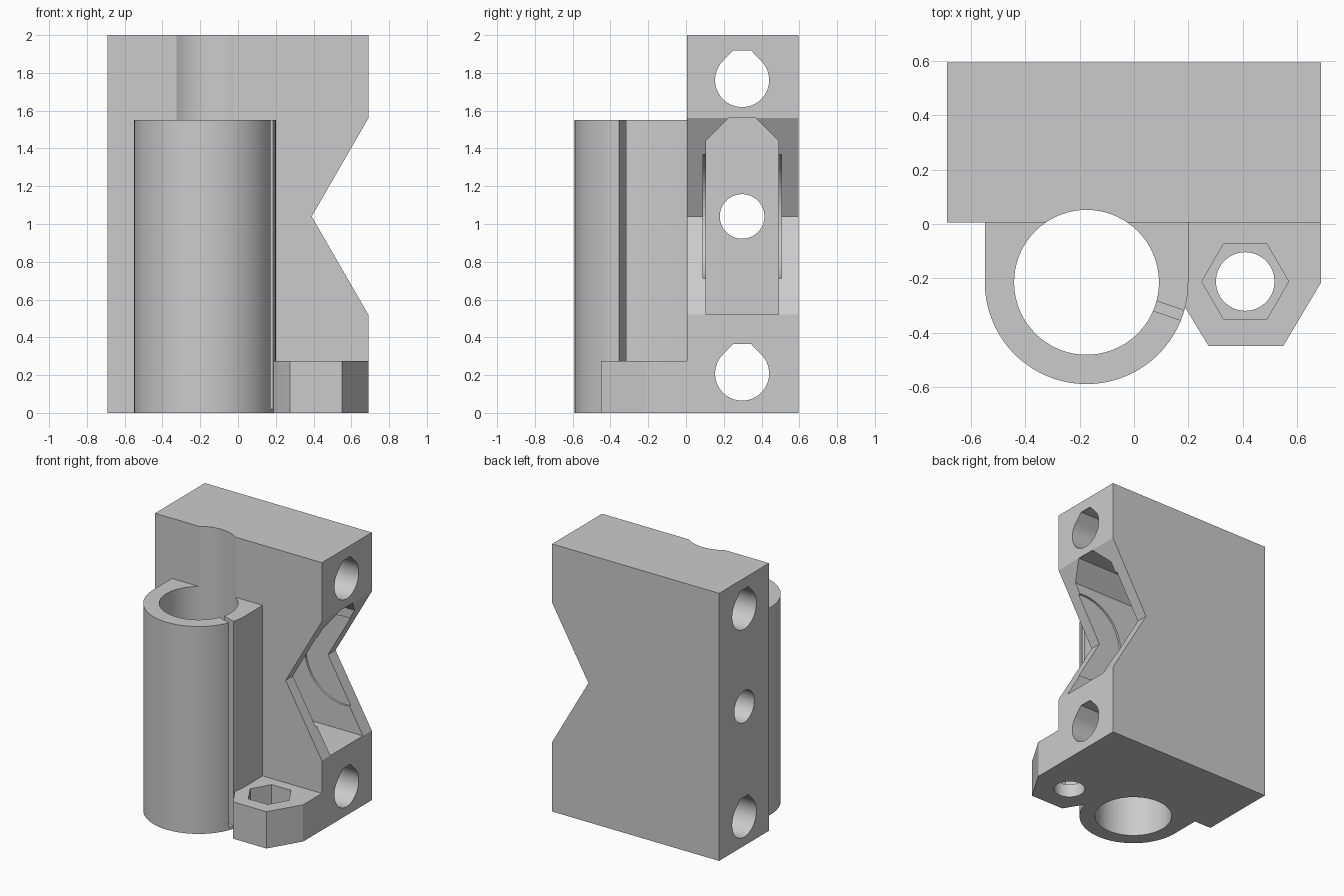
import bpy, bmesh
from math import cos, sin, pi, radians
from mathutils import Matrix

if "Cube" in bpy.data.objects:
    bpy.data.objects.remove(bpy.data.objects["Cube"], do_unlink=True)

grey = bpy.data.materials.new("plain grey")
grey.use_nodes = True
grey.diffuse_color = (0.6, 0.6, 0.6, 1)
grey.node_tree.nodes["Principled BSDF"].inputs["Base Color"].default_value = (0.6, 0.6, 0.6, 1)


def prism(name, points, axis, lo, hi):
    """Extrude a 2D outline along one axis."""
    place = {"x": lambda a, b, h: (h, a, b),
             "y": lambda a, b, h: (a, h, b),
             "z": lambda a, b, h: (a, b, h)}[axis]
    bm = bmesh.new()
    rings = [[bm.verts.new(place(a, b, h)) for a, b in points] for h in (lo, hi)]
    bm.faces.new(rings[0])
    bm.faces.new(rings[1])
    n = len(points)
    for i in range(n):
        j = (i + 1) % n
        bm.faces.new((rings[0][i], rings[0][j], rings[1][j], rings[1][i]))
    bmesh.ops.recalc_face_normals(bm, faces=bm.faces)
    mesh = bpy.data.meshes.new(name)
    bm.to_mesh(mesh)
    bm.free()
    mesh.materials.append(grey)
    obj = bpy.data.objects.new(name, mesh)
    bpy.context.collection.objects.link(obj)
    return obj


def arc(cx, cy, r, start=0, end=360, n=72):
    full = end - start == 360
    steps = n if full else n + 1
    angles = [radians(start + (end - start) * i / n) for i in range(steps)]
    return [(cx + r * cos(a), cy + r * sin(a)) for a in angles]


def rect(a0, a1, b0, b1):
    return [(a0, b0), (a1, b0), (a1, b1), (a0, b1)]


def combine(target, tool, operation):
    """Apply a boolean and drop the tool."""
    mod = target.modifiers.new("combine", "BOOLEAN")
    mod.operation, mod.solver, mod.object = operation, "EXACT", tool
    bpy.context.view_layer.objects.active = target
    bpy.ops.object.modifier_apply(modifier=mod.name)
    bpy.data.objects.remove(tool, do_unlink=True)


BX, BY = -0.175, -0.215      # bearing axis
NX, NY = 0.41, -0.212        # nut axis
RY = 0.297                   # rod plane
MID = 1.04                   # pulley height

# Main block with the V notch on its left side
body = prism("carriage_end", [(-0.69, 0), (0.69, 0), (0.69, 0.52), (0.39, MID),
                              (0.69, 1.56), (0.69, 2), (-0.69, 2)], "y", 0.005, 0.595)

# Bearing sleeve with its narrow slit
sleeve = prism("bearing_sleeve", arc(BX, BY, 0.375, 180, 360) + [(0.2, 0.1), (-0.55, 0.1)],
               "z", 0, 1.55)
slit = prism("slit", rect(0.2, 0.4, -0.019, 0.019), "z", 0.02, 1.7)
slit.data.transform(Matrix.Translation((BX, BY, 0)) @ Matrix.Rotation(radians(-19), 4, "Z"))
combine(sleeve, slit, "DIFFERENCE")
combine(body, sleeve, "UNION")

# Nut mount at the foot
mount = prism("nut_mount", [(0.69, 0.1), (0.69, -0.215), (0.55, -0.45), (0.275, -0.45),
                            (0.19, -0.31), (0.15, -0.2), (0.15, 0.1)], "z", 0, 0.275)
combine(body, mount, "UNION")

# Bearing bore, screw hole and hexagonal nut seat
cutters = [
    prism("bore", arc(BX, BY, 0.267), "z", -0.1, 2.1),
    prism("screw_hole", arc(NX, NY, 0.108), "z", -0.1, 0.4),
    prism("nut_seat", arc(NX, NY, 0.16, n=6), "z", 0.1, 0.4),
]

# Rod holes with a clipped peak
for z in (0.208, 1.762):
    peak = [(RY - 0.047, z + 0.157), (RY + 0.047, z + 0.157)]
    cutters.append(prism("rod_hole", arc(RY, z, 0.143, 135, 405) + peak[::-1], "x", -0.8, 0.8))

# Pulley pocket, round side recesses and tension screw hole
cutters += [
    prism("pocket", [(0.105, 0.52), (0.49, 0.52), (0.49, 1.44), (0.37, 1.56),
                     (0.225, 1.56), (0.105, 1.44)], "x", -0.1, 0.8),
    prism("pulley_recess", arc(0.54, MID, 0.331), "y", 0.09, 0.505),
    prism("tension_hole", arc(RY, MID, 0.118), "x", -0.8, 0.0),
]
for cutter in cutters:
    combine(body, cutter, "DIFFERENCE")

bpy.ops.object.select_all(action="DESELECT")
body.select_set(True)
bpy.context.view_layer.objects.active = body
bpy.ops.object.shade_smooth_by_angle(angle=radians(25))
